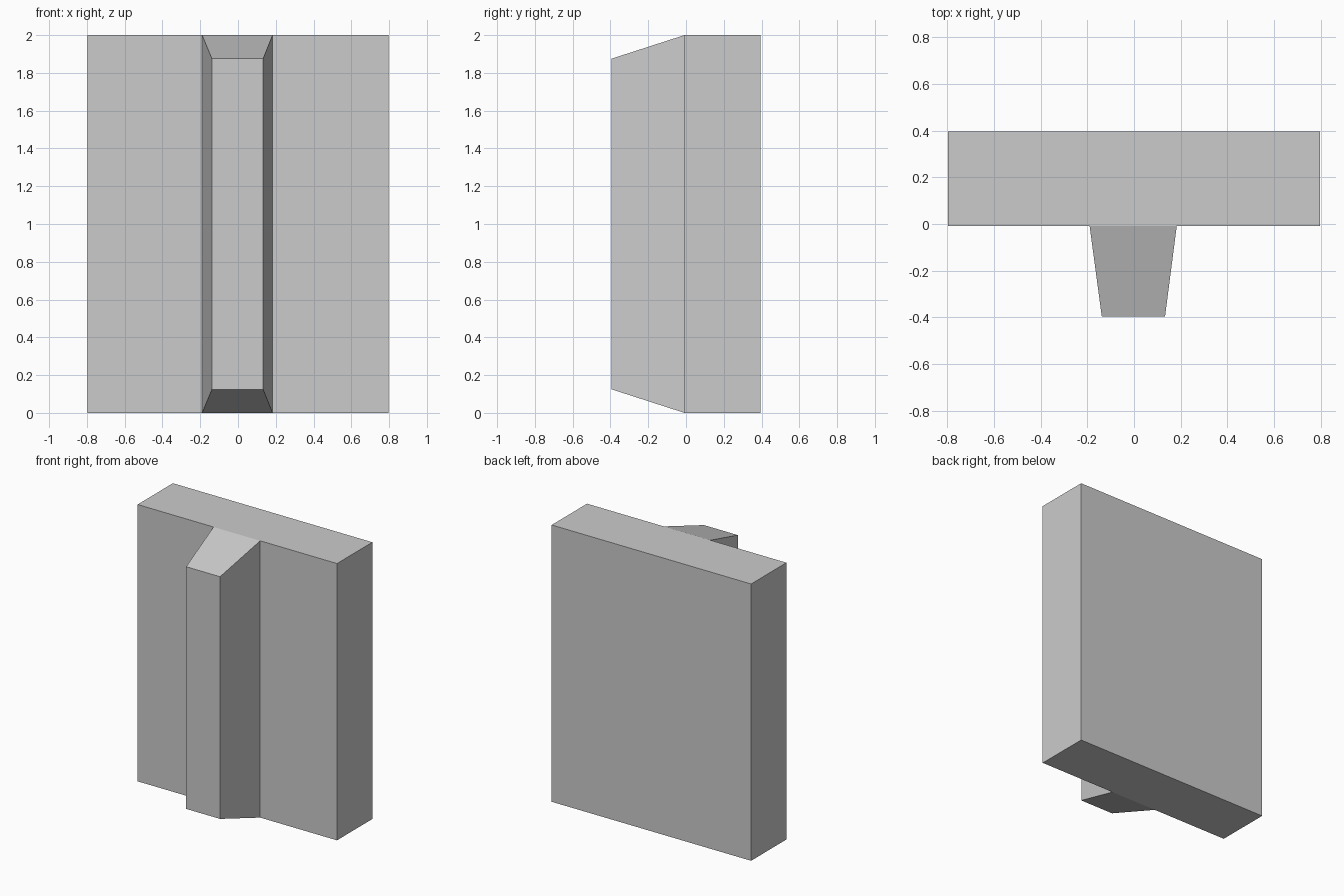
import bpy, bmesh
from mathutils import Vector

if "Cube" in bpy.data.objects:
    bpy.data.objects.remove(bpy.data.objects["Cube"])

HALF_W, BACK_Y, SEAM_Y, TIP_Y, HEIGHT = 0.797, 0.395, -0.008, -0.395, 2.0
RIB_ROOT, RIB_TIP = (-0.19, 0.183), (-0.138, 0.133)
TIP_Z = (0.125, 1.875)

bm = bmesh.new()

# Slab: outline with the rib root marked on its front edge, raised to full height
outline = [(-HALF_W, SEAM_Y), (RIB_ROOT[0], SEAM_Y), (RIB_ROOT[1], SEAM_Y),
           (HALF_W, SEAM_Y), (HALF_W, BACK_Y), (-HALF_W, BACK_Y)]
base = bm.faces.new([bm.verts.new((x, y, 0)) for x, y in outline])
ext = bmesh.ops.extrude_face_region(bm, geom=[base], use_keep_orig=True)
top = [g for g in ext["geom"] if isinstance(g, bmesh.types.BMVert)]
bmesh.ops.translate(bm, verts=top, vec=(0, 0, HEIGHT))
bmesh.ops.recalc_face_normals(bm, faces=bm.faces[:])

# Tapered rib: pull out the middle strip of the front and shrink its end
bm.faces.ensure_lookup_table()
strip = min(bm.faces, key=lambda f: (
    f.calc_center_median() - Vector((sum(RIB_ROOT) / 2, SEAM_Y, HEIGHT / 2))).length)
rib = bmesh.ops.extrude_discrete_faces(bm, faces=[strip])["faces"][0]
for v in rib.verts:
    v.co = (RIB_TIP[v.co.x > 0], TIP_Y, TIP_Z[v.co.z > HEIGHT / 2])

bmesh.ops.recalc_face_normals(bm, faces=bm.faces[:])
mesh = bpy.data.meshes.new("ribbed_slab")
bm.to_mesh(mesh)
bm.free()
bpy.context.collection.objects.link(bpy.data.objects.new("ribbed_slab", mesh))
